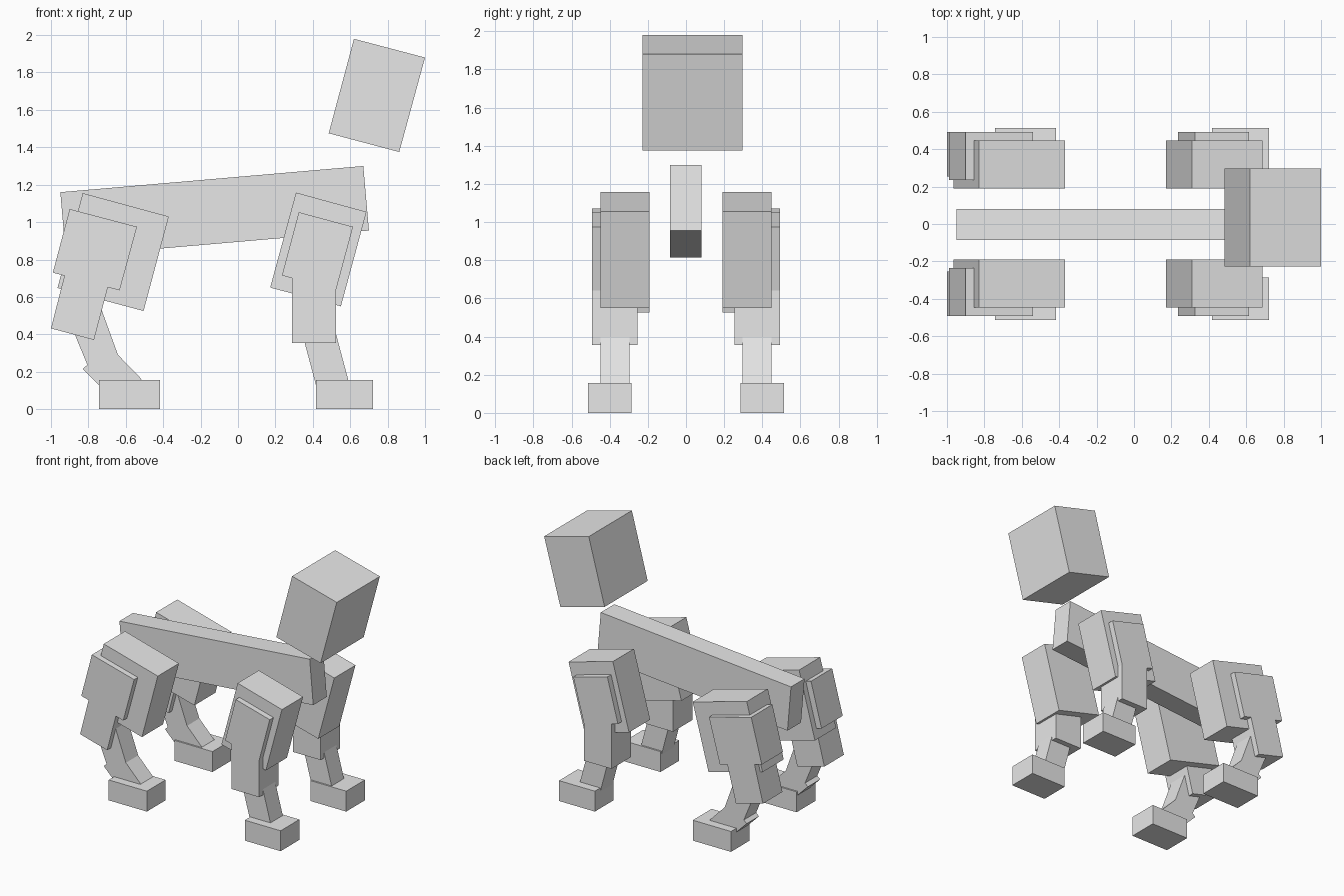
import bpy
import bmesh

if "Cube" in bpy.data.objects:
    bpy.data.objects.remove(bpy.data.objects["Cube"], do_unlink=True)

# Single plain colour
grey = bpy.data.materials.new("light_grey")
grey.use_nodes = True
colour = (0.8, 0.8, 0.8, 1)
grey.diffuse_color = colour
grey.node_tree.nodes["Principled BSDF"].inputs["Base Color"].default_value = colour


def block(name, profile, y0, y1):
    """Extrude a side profile (x, z) from y0 to y1."""
    bm = bmesh.new()
    face = bm.faces.new([bm.verts.new((x, y0, z)) for x, z in profile])
    out = bmesh.ops.extrude_face_region(bm, geom=[face])
    verts = [g for g in out["geom"] if isinstance(g, bmesh.types.BMVert)]
    bmesh.ops.translate(bm, vec=(0, y1 - y0, 0), verts=verts)
    bmesh.ops.recalc_face_normals(bm, faces=bm.faces)
    mesh = bpy.data.meshes.new(name)
    bm.to_mesh(mesh)
    bm.free()
    mesh.materials.append(grey)
    obj = bpy.data.objects.new(name, mesh)
    bpy.context.collection.objects.link(obj)


def pair(name, profile, y0, y1):
    """Make the same block on both flanks."""
    block(name + "_far", profile, y0, y1)
    block(name + "_near", profile, -y1, -y0)


def rect(x0, x1, z0, z1):
    return [(x0, z0), (x1, z0), (x1, z1), (x0, z1)]


# Body and floating head
block("body", [(-.95, 1.16), (.67, 1.3), (.7, .955), (-.92, .815)], -.085, .08)
block("head", [(.62, 1.98), (1, 1.88), (.862, 1.375), (.485, 1.475)], -.227, .297)

# Hind legs
pair("hind_thigh", [(-.83, 1.155), (-.37, 1.03), (-.505, .525), (-.965, .648)], .19, .447)
pair("hind_thigh_plate", [(-.9, 1.07), (-.54, .975), (-.633, .635), (-.99, .73)], .235, .492)
pair("hind_lower_leg", [(-.911, .78), (-1, .432), (-.77, .37), (-.682, .705)], .255, .492)
pair("hind_shin", [(-.91, .49), (-.79, .2), (-.61, .21), (-.64, .285), (-.74, .56)], .297, .447)
pair("hind_ankle", [(-.83, .215), (-.69, .34), (-.515, .16), (-.66, .045)], .297, .447)
pair("hind_foot", rect(-.742, -.417, 0, .157), .285, .513)

# Front legs
pair("front_thigh", [(.31, 1.158), (.687, 1.055), (.55, .55), (.172, .65)], .19, .447)
pair("front_thigh_plate", [(.325, 1.053), (.615, .975), (.523, .633), (.235, .715)], .235, .492)
pair("front_lower_leg", rect(.29, .525, .355, .72), .255, .492)
pair("front_shin", [(.318, .5), (.435, .06), (.615, .06), (.498, .5)], .297, .447)
pair("front_foot", rect(.417, .722, 0, .157), .285, .513)
